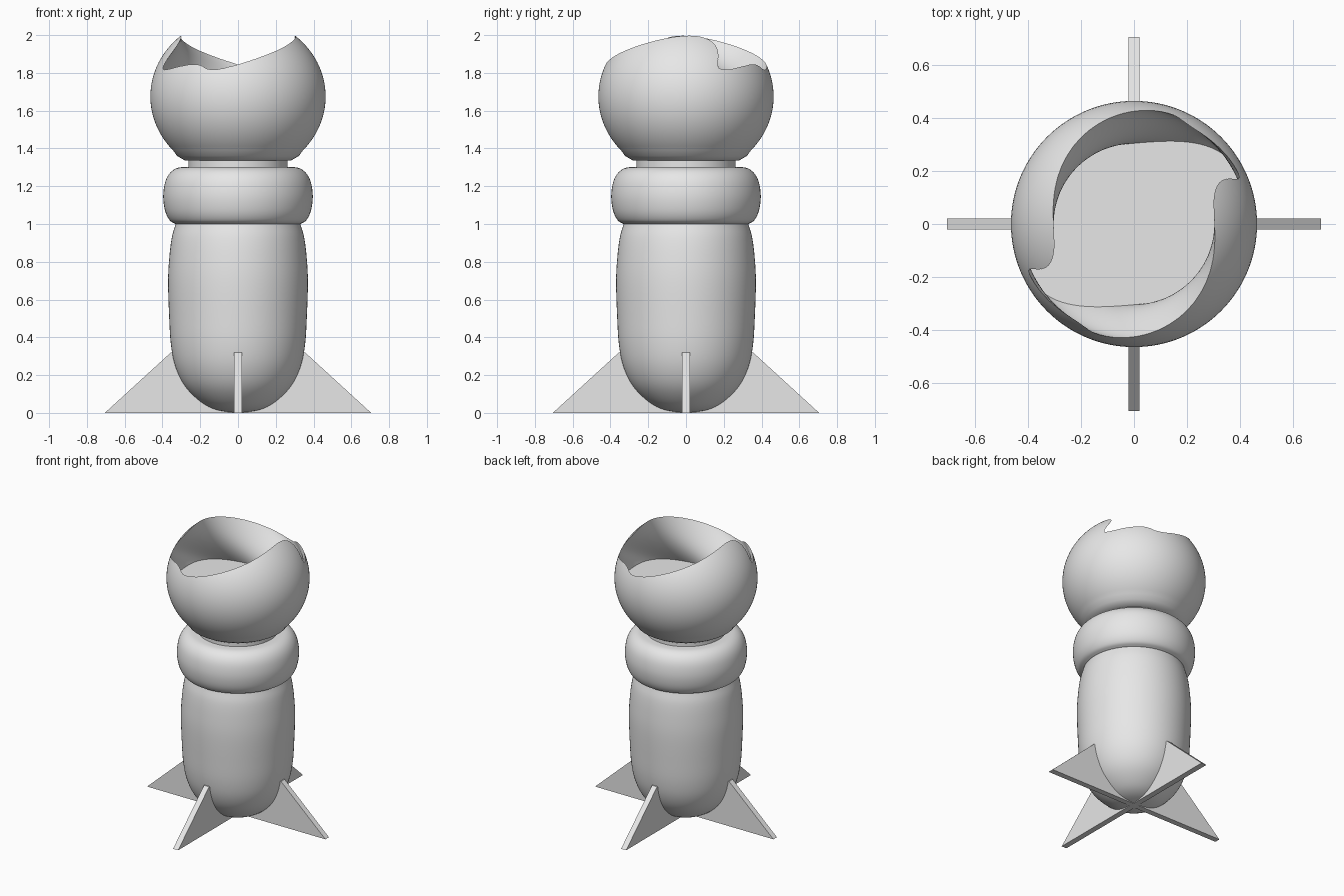
import bpy, bmesh
from math import sin, cos, pi, radians
from mathutils import Vector

old = bpy.data.objects.get("Cube")
if old:
    bpy.data.objects.remove(old, do_unlink=True)

grey = bpy.data.materials.new("plain grey")
grey.use_nodes = True
grey.diffuse_color = (0.8, 0.8, 0.8, 1)
grey.node_tree.nodes["Principled BSDF"].inputs["Base Color"].default_value = (0.8, 0.8, 0.8, 1)


def make_object(name, bm):
    bmesh.ops.recalc_face_normals(bm, faces=bm.faces)
    mesh = bpy.data.meshes.new(name)
    bm.to_mesh(mesh)
    bm.free()
    mesh.materials.append(grey)
    obj = bpy.data.objects.new(name, mesh)
    bpy.context.collection.objects.link(obj)
    return obj


def smooth(obj, angle=40):
    bpy.ops.object.select_all(action='DESELECT')
    obj.select_set(True)
    bpy.context.view_layer.objects.active = obj
    bpy.ops.object.shade_smooth_by_angle(angle=radians(angle))


def stack(name, loops):
    """Closed solid from a pile of equal-length loops."""
    bm = bmesh.new()
    rings = [[bm.verts.new(p) for p in loop] for loop in loops]
    n = len(rings[0])
    for low, high in zip(rings, rings[1:]):
        for i in range(n):
            j = (i + 1) % n
            bm.faces.new((low[i], low[j], high[j], high[i]))
    bm.faces.new(rings[0][::-1])
    bm.faces.new(rings[-1])
    return make_object(name, bm)


def lathe(name, profile, n=96):
    """Turn (radius, height) points around the z axis."""
    return stack(name, [[(r * cos(2 * pi * i / n), r * sin(2 * pi * i / n), z)
                         for i in range(n)] for r, z in profile])


def curve(points, steps=5):
    """Smooth curve through profile points."""
    p = [Vector(q) for q in points]
    p = [2 * p[0] - p[1]] + p + [2 * p[-1] - p[-2]]
    out = []
    for a, b, c, d in zip(p, p[1:], p[2:], p[3:]):
        for s in range(steps):
            t = s / steps
            out.append(0.5 * (2 * b + (c - a) * t + (2 * a - 5 * b + 4 * c - d) * t * t
                              + (3 * b - a - 3 * c + d) * t ** 3))
    return [tuple(q) for q in out] + [tuple(p[-2])]


# Lower body, collar ring and neck
smooth(lathe("body", curve([
    (0.015, 0), (0.12, 0.018), (0.2, 0.06), (0.28, 0.14), (0.33, 0.24), (0.355, 0.36),
    (0.365, 0.52), (0.37, 0.7), (0.363, 0.83), (0.35, 0.93), (0.33, 1.0)])))
smooth(lathe("collar", curve([
    (0.33, 1.0), (0.362, 1.02), (0.386, 1.07), (0.396, 1.145), (0.386, 1.22),
    (0.36, 1.27), (0.32, 1.297), (0.265, 1.303)])))
smooth(lathe("neck", [(0.262, 1.28), (0.262, 1.35)]))

# Rounded head, slightly flattened at the bottom
head_profile = [(0.25, 1.335), (0.282, 1.337), (0.322, 1.36)]
for k in range(33):
    a = radians(-42 + 120 * k / 32)
    head_profile.append((0.464 * cos(a), 1.675 + 0.425 * sin(a)))
head = lathe("head", head_profile, 128)

# Twisted oblong socket carved out of the head
FLOOR, TOP = 1.63, 2.15


def socket_loop(z, n=128):
    turn = radians(94 - (2 - z) * 240)
    loop = []
    for i in range(n):
        a = 2 * pi * i / n
        r = (abs(cos(a) / 0.425) ** 3.2 + abs(sin(a) / 0.303) ** 3.2) ** (-1 / 3.2)
        loop.append((r * cos(a + turn), r * sin(a + turn), z))
    return loop


cutter = stack("socket_cutter", [socket_loop(FLOOR + (TOP - FLOOR) * k / 40) for k in range(41)])
cutter.hide_render = True
cut = head.modifiers.new("socket", 'BOOLEAN')
cut.operation = 'DIFFERENCE'
cut.solver = 'EXACT'
cut.object = cutter
bpy.ops.object.select_all(action='DESELECT')
bpy.context.view_layer.objects.active = head
head.select_set(True)
bpy.ops.object.modifier_apply(modifier=cut.name)
bpy.data.objects.remove(cutter, do_unlink=True)
smooth(head)

# Disc set in the socket floor
smooth(lathe("socket_disc", [(0.21, FLOOR - 0.01), (0.21, FLOOR + 0.003)]))

# Four triangular fins
for k, side in enumerate(("left", "back", "right", "front")):
    bm = bmesh.new()
    outline = [(0, 0), (0.705, 0), (0.355, 0.32), (0, 0.32)]
    face = bm.faces.new([bm.verts.new((x, -0.02, z)) for x, z in outline])
    ext = bmesh.ops.extrude_face_region(bm, geom=[face])
    moved = [v for v in ext["geom"] if isinstance(v, bmesh.types.BMVert)]
    bmesh.ops.translate(bm, verts=moved, vec=(0, 0.04, 0))
    fin = make_object(side + "_fin", bm)
    fin.rotation_euler.z = k * pi / 2
